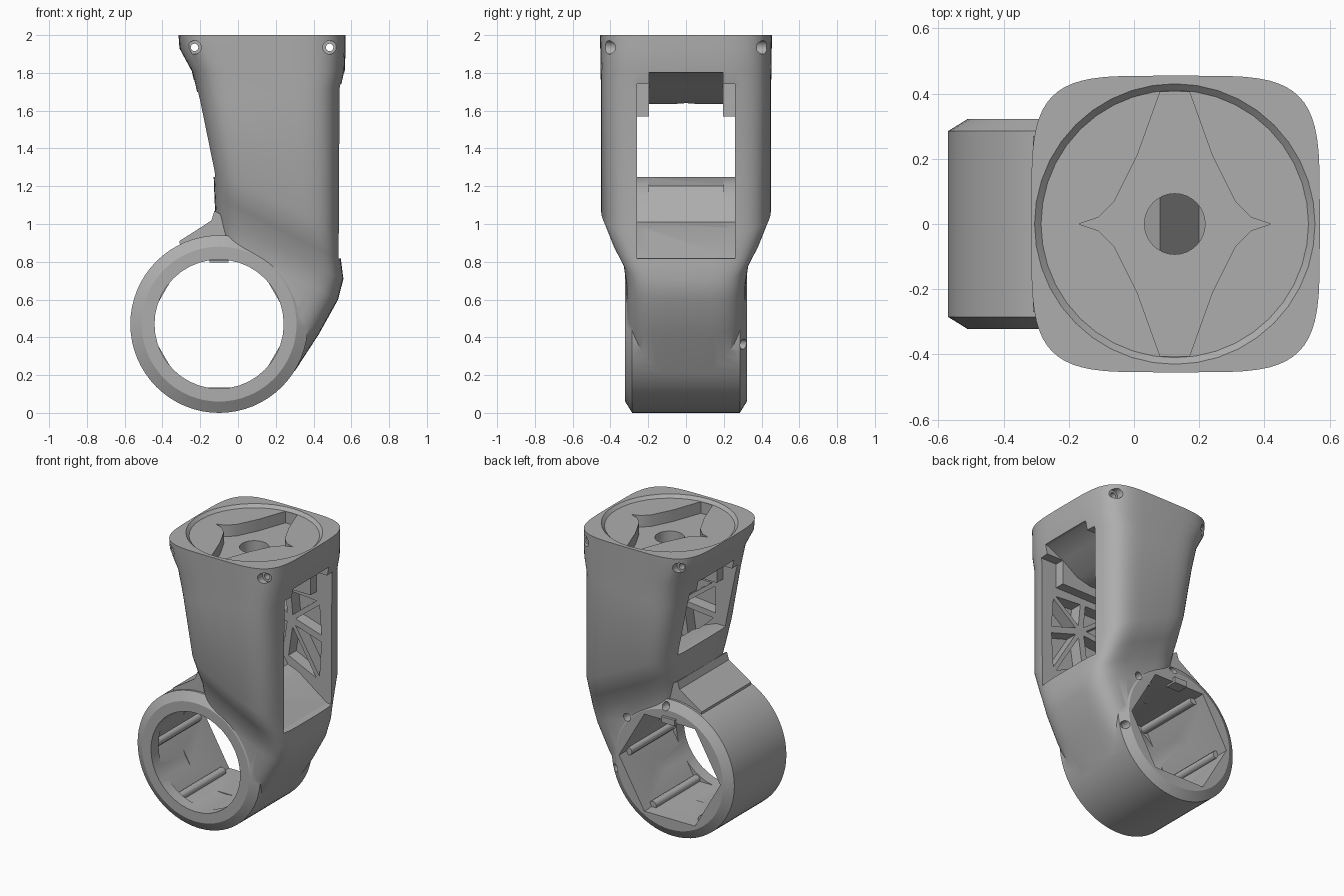
import bpy, bmesh, math
from math import cos, sin, pi, radians

cube = bpy.data.objects.get("Cube")
if cube:
    bpy.data.objects.remove(cube, do_unlink=True)

grey = bpy.data.materials.new("plain_grey")
grey.use_nodes = True
grey.diffuse_color = (0.42, 0.42, 0.42, 1)
shader = next(n for n in grey.node_tree.nodes if n.type == 'BSDF_PRINCIPLED')
shader.inputs["Base Color"].default_value = grey.diffuse_color


def loft(name, rings):
    """Skin a stack of equal-length point rings and cap both ends."""
    bm = bmesh.new()
    rows = [[bm.verts.new(p) for p in ring] for ring in rings]
    n = len(rows[0])
    for a, b in zip(rows, rows[1:]):
        for i in range(n):
            j = (i + 1) % n
            bm.faces.new((a[i], a[j], b[j], b[i]))
    bm.faces.new(rows[0])
    bm.faces.new(rows[-1])
    bmesh.ops.recalc_face_normals(bm, faces=bm.faces)
    mesh = bpy.data.meshes.new(name)
    bm.to_mesh(mesh)
    bm.free()
    mesh.materials.append(grey)
    obj = bpy.data.objects.new(name, mesh)
    bpy.context.collection.objects.link(obj)
    return obj


def circle(cx, cy, r, n=32):
    return [(cx + r * cos(2 * pi * i / n), cy + r * sin(2 * pi * i / n)) for i in range(n)]


def prism_y(name, pts, y0, y1):
    return loft(name, [[(x, y, z) for x, z in pts] for y in (y0, y1)])


def prism_z(name, pts, z0, z1):
    return loft(name, [[(x, y, z) for x, y in pts] for z in (z0, z1)])


def combine(target, tool, operation):
    mod = target.modifiers.new("bool", 'BOOLEAN')
    mod.operation = operation
    mod.solver = 'EXACT'
    mod.object = tool
    bpy.context.view_layer.objects.active = target
    bpy.ops.object.modifier_apply(modifier=mod.name)
    bpy.data.objects.remove(tool, do_unlink=True)


def cut(tool):
    combine(housing, tool, 'DIFFERENCE')


def section(x0, x1, half, z0, z1, n=64, power=4.5):
    """Rounded-square section whose height slopes from z0 to z1 along x."""
    ring = []
    for i in range(n):
        a = 2 * pi * i / n
        u = math.copysign(abs(cos(a)) ** (2 / power), cos(a))
        v = math.copysign(abs(sin(a)) ** (2 / power), sin(a))
        t = (u + 1) / 2
        ring.append((x0 + (x1 - x0) * t, half * v, z0 + (z1 - z0) * t))
    return ring


# Housing body, flowing into the neck
housing = loft("housing", [section(*s) for s in (
    (-.315, .57, .455, 2, 2),
    (-.31, .57, .454, 1.93, 1.93),
    (-.245, .565, .452, 1.81, 1.81),
    (-.205, .545, .45, 1.64, 1.72),
    (-.13, .54, .45, 1.28, .96),
    (-.125, .545, .39, 1.15, .81),
    (-.12, .558, .335, 1.04, .71),
    (-.1, .53, .318, .93, .6),
    (-.05, .43, .316, .8, .42),
    (0, .3, .3, .6, .22))])

# Clamp ring with chamfered rims, and its fillet to the body
RX, RZ = -.1, .47
ring = loft("clamp_ring", [[(x, y, z) for x, z in circle(RX, RZ, r, 64)]
            for y, r in ((-.322, .41), (-.285, .47), (.285, .47), (.322, .41))])
combine(housing, ring, 'UNION')
fillet = [(-.125, 1.07), (-.14, 1.02), (-.2, .98), (-.31, .91), (-.3, .83), (0, .83), (0, 1)]
combine(housing, prism_y("fillet", fillet, -.27, .27), 'UNION')

# Hexagonal socket from the back, round mouth at the front
cut(prism_y("hex_cut", circle(RX, RZ, .388, 6), -.24, .6))
cut(prism_y("round_cut", circle(RX, RZ, .342, 40), -.6, 0))

# Window cavity running through the body
floor = [(-.6, 1.25), (-.05, 1.25), (.08, 1.2), (.2, 1.01), (.28, .98), (.5, .82), (.8, .8)]
shoulders = [(.8, 1.74), (.42, 1.74), (.42, 1.57), (-.1, 1.57), (-.1, 1.7), (-.6, 1.7)]
ceiling = [(.8, 1.83), (.54, 1.8), (.42, 1.74), (.3, 1.66), (.2, 1.635), (.05, 1.635),
           (-.06, 1.67), (-.2, 1.76), (-.6, 1.8)]
cut(prism_y("cavity_wide", floor + shoulders, -.26, .26))
cut(prism_y("cavity_high", floor + ceiling, -.195, .195))

# Triangular lightening pockets in the inner side walls
hub = (.22, 1.33)
rim = [(.46, .93), (.48, 1.25), (.46, 1.52), (.2, 1.54), (-.06, 1.54), (-.07, 1.3), (.18, 1.06)]
for i, p in enumerate(rim):
    tri = [hub, p, rim[(i + 1) % len(rim)]]
    cx, cz = sum(q[0] for q in tri) / 3, sum(q[1] for q in tri) / 3
    small = [(cx + (x - cx) * .76, cz + (z - cz) * .76) for x, z in tri]
    for side in (-1, 1):
        cut(prism_y("pocket", small, side * .2, side * .345))

# Top seat: shallow dish, star recess and centre bore
TX = .125
cut(loft("dish_cut", [[(x, y, z) for x, y in circle(TX, 0, r, 40)]
                      for z, r in ((1.98, .41), (2.02, .45))]))
arm = [(.295, 0), (.235, .02), (.185, .07), (.115, .21), (.045, .405)]
half = arm + [(-x, y) for x, y in reversed(arm)]
star = half + [(x, -y) for x, y in reversed(half[1:-1])]
cut(prism_z("star_cut", [(TX + x, y) for x, y in star], 1.9, 2.1))
cut(prism_z("bore_cut", circle(TX, 0, .093), 1.5, 2.1))

# Screw holes at the top corners
for x in (-.23, .485):
    cut(prism_y("screw_cut", circle(x, 1.935, .02, 16), -.6, .6))
    for side in (-1, 1):
        cut(prism_y("sink_cut", circle(x, 1.935, .036, 20), side * .375, side * .6))

# Small holes around the back of the ring
for deg, r in ((40, .43), (85, .43), (-14, .44)):
    a = radians(deg)
    cut(prism_y("back_hole_cut", circle(RX + r * cos(a), RZ + r * sin(a), .027, 16), .25, .6))

# Rods in the socket corners and a key block on the back rim
parts = [housing]
for i in range(6):
    a = i * pi / 3
    parts.append(prism_y("corner_rod_%d" % (i + 1),
                         circle(RX + .375 * cos(a), RZ + .375 * sin(a), .028, 14), -.25, .24))
key = [(-.15, .795), (-.05, .795), (-.05, .835), (-.15, .835)]
parts.append(prism_y("key_block", key, .26, .34))

bpy.ops.object.select_all(action='DESELECT')
for obj in parts:
    obj.select_set(True)
bpy.context.view_layer.objects.active = housing
bpy.ops.object.shade_smooth_by_angle(angle=radians(28))
